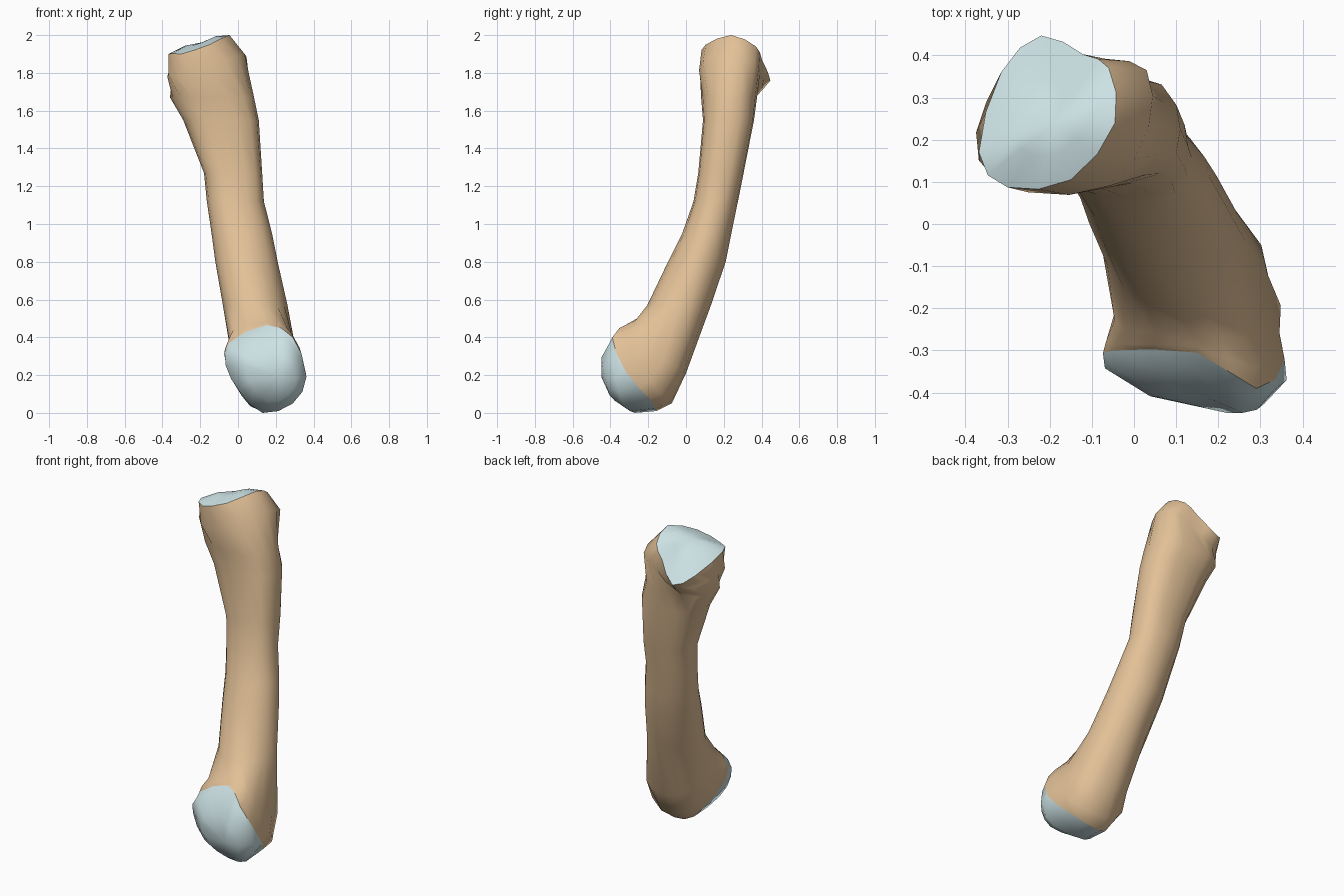
import bpy, bmesh
from mathutils import Vector as V


def material(name, rgb):
    m = bpy.data.materials.new(name)
    m.diffuse_color = (*rgb, 1)
    return m


BONE = material("bone", (0.76, 0.53, 0.31))
CARTILAGE = material("cartilage", (0.60, 0.75, 0.77))


def smooth_ring(pts):
    """Double an 8-point ring with closed Catmull-Rom midpoints."""
    p = [V(q) for q in pts]
    out = []
    for i in range(len(p)):
        a, b, c, d = p[i - 1], p[i], p[(i + 1) % len(p)], p[(i + 2) % len(p)]
        out += [b, (b + c) * 0.5625 - (a + d) * 0.0625]
    return out


def slice_ring(z, x0, x1, y0, y1, k):
    """Rounded horizontal cross-section filling a box; k sets corner fullness."""
    c = V(((x0 + x1) / 2, (y0 + y1) / 2, z))
    dirs = [(1, 0), (k, k), (0, 1), (-k, k), (-1, 0), (-k, -k), (0, -1), (k, -k)]
    return [c + V((u * (x1 - x0) / 2, v * (y1 - y0) / 2, 0)) for u, v in dirs]


def loft(name, rings, mat, top=None, bottom=None):
    """Skin rings from top to bottom, closing with a fan where a tip is given."""
    bm = bmesh.new()
    rows = [[bm.verts.new(p) for p in smooth_ring(r)] for r in rings]
    n = len(rows[0])
    for a, b in zip(rows, rows[1:]):
        for i in range(n):
            j = (i + 1) % n
            bm.faces.new((a[i], b[i], b[j], a[j]))
    if top:
        t = bm.verts.new(top)
        for i in range(n):
            bm.faces.new((t, rows[0][i], rows[0][(i + 1) % n]))
    if bottom:
        t = bm.verts.new(bottom)
        for i in range(n):
            bm.faces.new((rows[-1][i], t, rows[-1][(i + 1) % n]))
    for f in bm.faces:
        f.smooth = True
    me = bpy.data.meshes.new(name)
    bm.to_mesh(me)
    bm.free()
    me.materials.append(mat)
    ob = bpy.data.objects.new(name, me)
    bpy.context.collection.objects.link(ob)
    return ob


def toward(ring, tip, t, push=(0, 0, 0)):
    return [V(p).lerp(V(tip), t) + V(push) for p in ring]


# Upper joint: tilted facet rim and the shoulder under it
top_rim = [(-0.045, 0.24, 2.0), (-0.06, 0.37, 1.94), (-0.12, 0.402, 1.87), (-0.22, 0.447, 1.76),
           (-0.315, 0.36, 1.81), (-0.368, 0.17, 1.90), (-0.30, 0.087, 1.90), (-0.15, 0.105, 1.95)]
shoulder = [(0.035, 0.23, 1.90), (0.03, 0.365, 1.86), (-0.07, 0.392, 1.80), (-0.22, 0.405, 1.71),
            (-0.35, 0.29, 1.76), (-0.368, 0.15, 1.79), (-0.25, 0.075, 1.77), (-0.06, 0.09, 1.86)]

# Shaft slices: z, x range, y range, corner fullness
slices = [(1.67, -0.36, 0.085, 0.08, 0.376, 0.75),
          (1.55, -0.29, 0.11, 0.09, 0.36, 0.78),
          (1.27, -0.18, 0.128, 0.065, 0.305, 0.77),
          (1.12, -0.165, 0.137, 0.04, 0.275, 0.74),
          (0.95, -0.14, 0.18, -0.02, 0.24, 0.71),
          (0.80, -0.12, 0.21, -0.095, 0.21, 0.70),
          (0.57, -0.08, 0.262, -0.205, 0.132, 0.68)]

# Lower head: neck, heel, cartilage rim and the front of the dome
neck = [(0.305, -0.19, 0.33), (0.302, -0.05, 0.24), (0.14, 0.0, 0.21), (0.01, -0.05, 0.25),
        (-0.04, -0.19, 0.33), (-0.025, -0.25, 0.44), (0.14, -0.26, 0.50), (0.26, -0.27, 0.45)]
heel = [(0.345, -0.26, 0.26), (0.32, -0.13, 0.10), (0.13, -0.075, 0.05), (-0.005, -0.11, 0.15),
        (-0.058, -0.26, 0.28), (-0.045, -0.285, 0.40), (0.15, -0.29, 0.48), (0.285, -0.34, 0.42)]
low_rim = [(0.357, -0.32, 0.22), (0.30, -0.19, 0.07), (0.12, -0.155, 0.01), (0.02, -0.2, 0.09),
           (-0.062, -0.3, 0.25), (-0.05, -0.3, 0.37), (0.15, -0.305, 0.465), (0.29, -0.39, 0.40)]
dome = [(0.362, -0.37, 0.19), (0.29, -0.335, 0.05), (0.13, -0.27, 0.0), (0.01, -0.34, 0.11),
        (-0.065, -0.34, 0.25), (-0.04, -0.345, 0.35), (0.15, -0.35, 0.425), (0.28, -0.405, 0.37)]

# Bone body
loft("bone_shaft", [top_rim, shoulder] + [slice_ring(*s) for s in slices]
     + [neck, heel, low_rim], BONE)

# Cartilage on both ends
crown = (-0.19, 0.24, 1.962)
loft("upper_cartilage", [toward(top_rim, crown, 0.5, (0, 0, 0.013)), top_rim], CARTILAGE, top=crown)
nose = (0.22, -0.448, 0.19)
loft("lower_cartilage", [low_rim, dome, toward(dome, nose, 0.37, (0, -0.027, -0.01))],
     CARTILAGE, bottom=nose)
